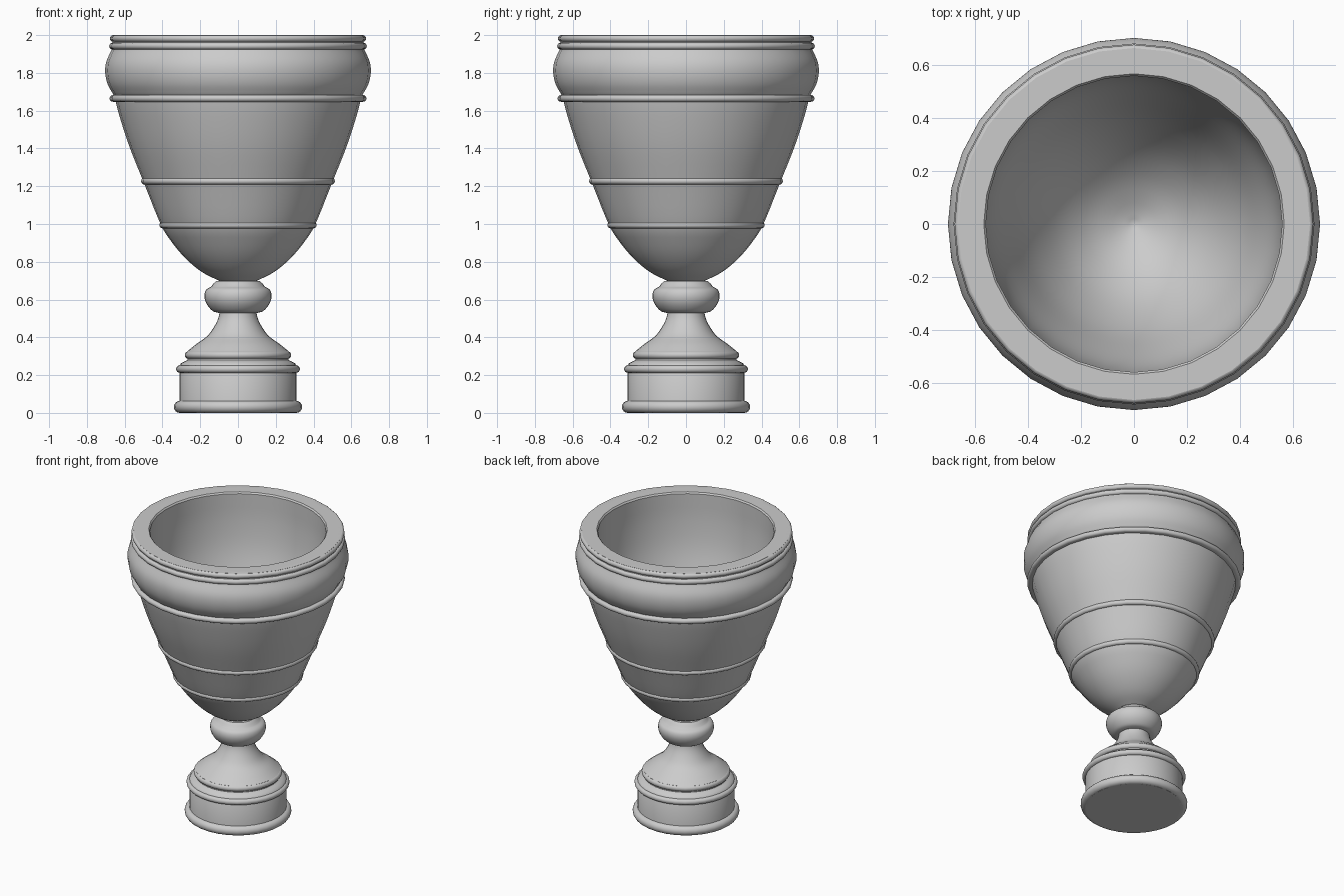
import bpy, bmesh, math
from mathutils import Vector

cube = bpy.data.objects.get("Cube")
if cube:
    bpy.data.objects.remove(cube, do_unlink=True)

SIDES = 32

stone = bpy.data.materials.new("grey_stone")
stone.use_nodes = True
GREY = (0.6, 0.6, 0.6, 1)
stone.diffuse_color = GREY
stone.node_tree.nodes["Principled BSDF"].inputs["Base Color"].default_value = GREY


def smooth_path(points, steps=4):
    """Catmull-Rom curve through (radius, height) points."""
    p = [Vector(q) for q in points]
    p = [2 * p[0] - p[1]] + p + [2 * p[-1] - p[-2]]
    path = []
    for a, b, c, d in zip(p, p[1:], p[2:], p[3:]):
        for i in range(steps):
            t = i / steps
            path.append(0.5 * (2 * b + (c - a) * t + (2 * a - 5 * b + 4 * c - d) * t ** 2
                               + (3 * b - a - 3 * c + d) * t ** 3))
    return path + [p[-2]]


def lathe(name, profile, closed=False):
    """Turn a (radius, height) profile around z."""
    bm = bmesh.new()
    rings = []
    for r, z in profile:
        if r < 1e-4:
            rings.append([bm.verts.new((0, 0, z))] * SIDES)
        else:
            angles = [math.tau * i / SIDES for i in range(SIDES)]
            rings.append([bm.verts.new((r * math.cos(a), r * math.sin(a), z)) for a in angles])
    pairs = list(zip(rings, rings[1:]))
    if closed:
        pairs.append((rings[-1], rings[0]))
    for low, high in pairs:
        for i in range(SIDES):
            j = (i + 1) % SIDES
            corners = list(dict.fromkeys((low[i], low[j], high[j], high[i])))
            if len(corners) > 2:
                bm.faces.new(corners)
    bmesh.ops.recalc_face_normals(bm, faces=bm.faces)
    mesh = bpy.data.meshes.new(name)
    bm.to_mesh(mesh)
    bm.free()
    mesh.materials.append(stone)
    obj = bpy.data.objects.new(name, mesh)
    bpy.context.collection.objects.link(obj)
    bpy.ops.object.select_all(action="DESELECT")
    obj.select_set(True)
    bpy.context.view_layer.objects.active = obj
    bpy.ops.object.shade_smooth_by_angle(angle=math.radians(35))
    return obj


def bead(name, outer, z, half, depth=0.05):
    """Rounded moulding whose inner side is buried in the body."""
    arc = [(outer - half + half * math.cos(a), z + half * math.sin(a))
           for a in (math.pi * (i / 8 - 0.5) for i in range(9))]
    lathe(name, [(outer - depth, z - half)] + arc + [(outer - depth, z + half)], closed=True)


# Pedestal: drum, stepped collar and flared stem
flare = smooth_path([(0.27, 0.325), (0.22, 0.365), (0.165, 0.405), (0.13, 0.45),
                     (0.105, 0.50), (0.095, 0.55)])
lathe("pedestal", [(0, 0), (0.31, 0), (0.31, 0.25), (0.302, 0.262), (0.285, 0.272),
                   (0.268, 0.28), (0.268, 0.31)] + flare + [(0, 0.55)])
bead("foot_moulding", 0.34, 0.032, 0.032)
bead("drum_moulding", 0.328, 0.232, 0.02)
bead("collar_moulding", 0.282, 0.306, 0.02)

# Knob between stem and bowl
knob = smooth_path([(0.105, 0.53), (0.135, 0.54), (0.165, 0.575), (0.178, 0.615),
                    (0.17, 0.65), (0.14, 0.67)])
lathe("stem_knob", [(0, 0.53)] + knob + [(0.132, 0.683), (0.115, 0.698), (0, 0.698)])

# Bowl: outer wall with swelling band, flat rim and hollow inside
outer = smooth_path([(0.09, 0.695), (0.19, 0.745), (0.28, 0.82), (0.355, 0.91), (0.41, 1.0),
                     (0.495, 1.21), (0.575, 1.41), (0.63, 1.58), (0.655, 1.68)])
band = smooth_path([(0.66, 1.685), (0.69, 1.74), (0.703, 1.80), (0.697, 1.86), (0.665, 1.93)])
inner = smooth_path([(0.56, 1.99), (0.558, 1.8), (0.535, 1.6), (0.475, 1.39), (0.4, 1.18),
                     (0.3, 1.0), (0.19, 0.88), (0.08, 0.81), (0, 0.78)])
lathe("bowl", [(0, 0.68)] + outer + band + [(0.665, 2.0), (0.568, 2.0)] + inner)

# Raised rings around the bowl
for name, radius, height in (("lower_ring", 0.417, 0.995), ("middle_ring", 0.513, 1.227),
                             ("band_ring", 0.68, 1.665), ("neck_ring", 0.682, 1.942),
                             ("rim_ring", 0.678, 1.982)):
    bead(name, radius, height, 0.018)
